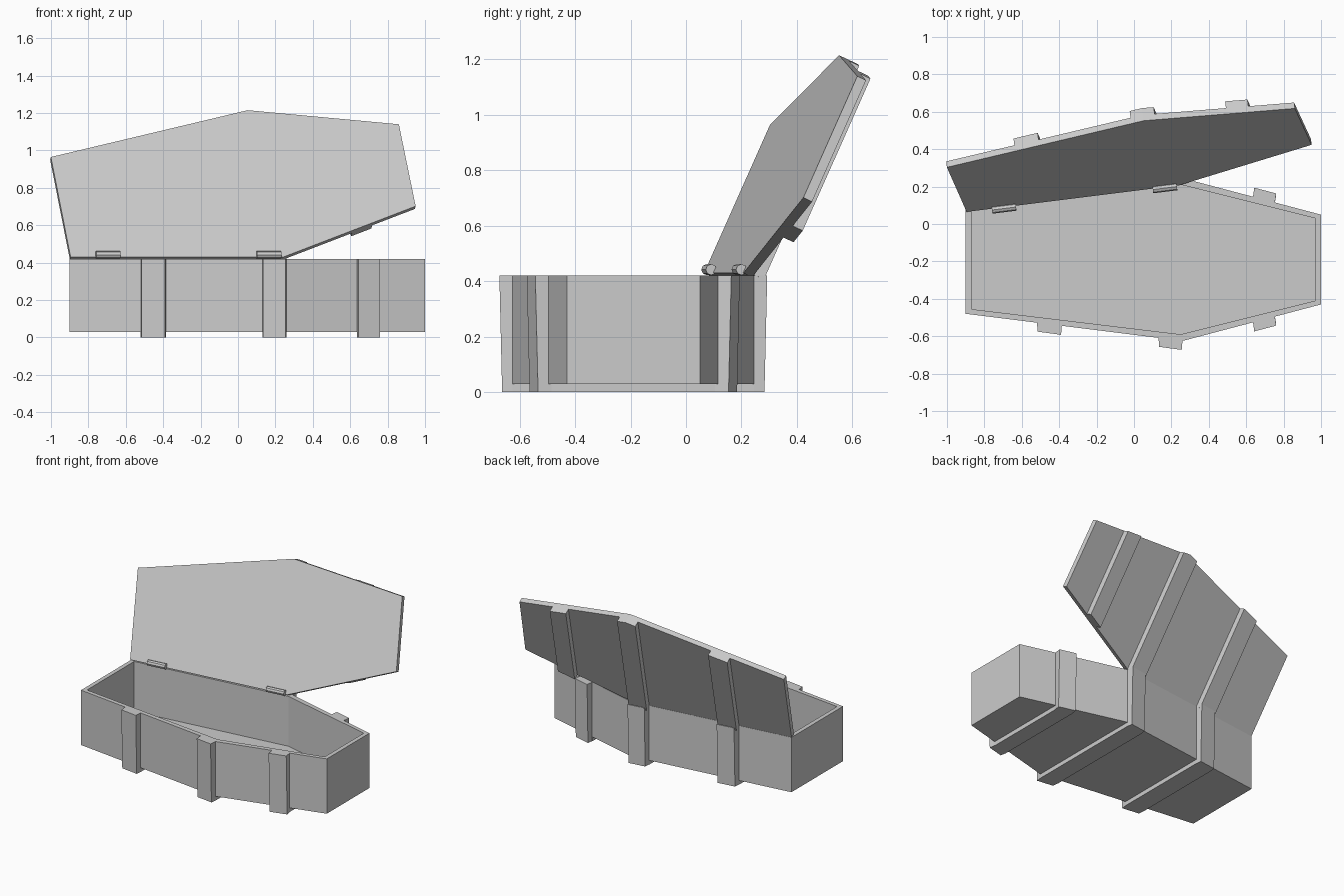
import bpy, bmesh, math
from mathutils import Vector, Matrix

if "Cube" in bpy.data.objects:
    bpy.data.objects.remove(bpy.data.objects["Cube"])


def finish(bm, name, matrix=None):
    bmesh.ops.recalc_face_normals(bm, faces=bm.faces)
    me = bpy.data.meshes.new(name)
    bm.to_mesh(me)
    bm.free()
    ob = bpy.data.objects.new(name, me)
    if matrix:
        ob.matrix_world = matrix
    bpy.context.collection.objects.link(ob)
    return ob


def loft(name, rings, matrix=None):
    """Join rings of equal length with quads and cap both ends."""
    bm = bmesh.new()
    vr = [[bm.verts.new(p) for p in r] for r in rings]
    n = len(vr[0])
    for a, b in zip(vr, vr[1:]):
        for i in range(n):
            j = (i + 1) % n
            bm.faces.new((a[i], a[j], b[j], b[i]))
    bm.faces.new(vr[0])
    bm.faces.new(vr[-1])
    return finish(bm, name, matrix)


def at(pts, z):
    return [(x, y, z) for x, y in pts]


TOP, BASE, FLOOR = 0.42, 0.03, 0.065
MID = -0.19  # long axis of the box

# box: six-sided tray with thin walls
half_out = [(-0.9, 0.29), (0.26, 0.435), (1.0, 0.24)]
half_in = [(-0.87, 0.265), (0.25, 0.40), (0.97, 0.22)]


def outline(half):
    return [(x, MID - w) for x, w in half] + [(x, MID + w) for x, w in reversed(half)]


outer, inner = outline(half_out), outline(half_in)
loft("box", [at(outer, BASE), at(outer, TOP), at(inner, TOP), at(inner, FLOOR)])


def half_width(x):
    for (x0, w0), (x1, w1) in zip(half_out, half_out[1:]):
        if x <= x1:
            return w0 + (w1 - w0) * (x - x0) / (x1 - x0)


# bands around the box: an upright on each side and a strap underneath
bands = [(-0.52, -0.385, -0.005, 0.005), (0.13, 0.26, -0.005, 0.005), (0.635, 0.752, 0.008, 0.008)]
for k, (a, b, da, db) in enumerate(bands):
    wa, wb = half_width(a), half_width(b)
    for side, s in (("front", -1), ("back", 1)):
        def foot(p):
            ea, eb = (a - da if da < 0 else a + da), (b - db if db > 0 and da < 0 else b + db)
            return [(a, MID + s * (wa - 0.01)), (b, MID + s * (wb - 0.01)),
                    (eb, MID + s * (wb + p)), (ea, MID + s * (wa + p))]
        loft(f"box_band_{side}_{k}", [at(foot(0.038), 0), at(foot(0.048), TOP)])
    strap = [(a, MID - wa), (b, MID - wb), (b, MID + wb), (a, MID + wa)]
    loft(f"box_band_under_{k}", [at(strap, 0), at(strap, BASE + 0.005)])

# lid frame: h runs along the hinge, u up the lid, n out of its back
h = Vector((1.16, 0.145, 0)).normalized()
p = Vector((-h.y, h.x, 0))
lean = math.radians(25)
u = p * math.sin(lean) + Vector((0, 0, math.cos(lean)))
n = p * math.cos(lean) - Vector((0, 0, math.sin(lean)))
lid_mat = Matrix.Translation((-0.895, 0.065, 0.43)) @ Matrix((h, u, n)).transposed().to_4x4()
lid_pts = [(0, 0), (1.146, 0), (1.875, 0.30), (1.81, 0.783), (1.0, 0.866), (-0.075, 0.59)]
THICK, BAND = 0.035, 0.04
loft("lid", [at(lid_pts, 0), at(lid_pts, THICK)], lid_mat)

# lid bands: slices of the lid outline raised on its back
for k, (a, b, _, _) in enumerate(bands):
    bm = bmesh.new()
    bm.faces.new([bm.verts.new(v) for v in at(lid_pts, THICK)])
    for x, s in ((a, -1), (b, 1)):
        bmesh.ops.bisect_plane(bm, geom=bm.verts[:] + bm.edges[:] + bm.faces[:],
                               plane_co=((x + 0.9) / 0.992, 0, 0),
                               plane_no=(0.992 * s, 0.124 * s, 0), clear_outer=True)
    ext = bmesh.ops.extrude_face_region(bm, geom=bm.faces[:], use_keep_orig=True)
    top = [g for g in ext["geom"] if isinstance(g, bmesh.types.BMVert)]
    bmesh.ops.translate(bm, verts=top, vec=(0, 0, BAND))
    finish(bm, f"lid_band_{k}", lid_mat)

# hinges: small eight-sided barrels along the inside of the hinge line
turn = Matrix.Rotation(math.atan2(h.y, h.x), 4, 'Z') @ Matrix.Rotation(math.pi / 2, 4, 'Y')
for k, (x, y) in enumerate(((-0.695, 0.083), (0.165, 0.192))):
    bm = bmesh.new()
    bmesh.ops.create_cone(bm, cap_ends=True, segments=8, radius1=0.02, radius2=0.02, depth=0.13)
    finish(bm, f"hinge_{k}", Matrix.Translation((x, y, 0.442)) @ turn)
